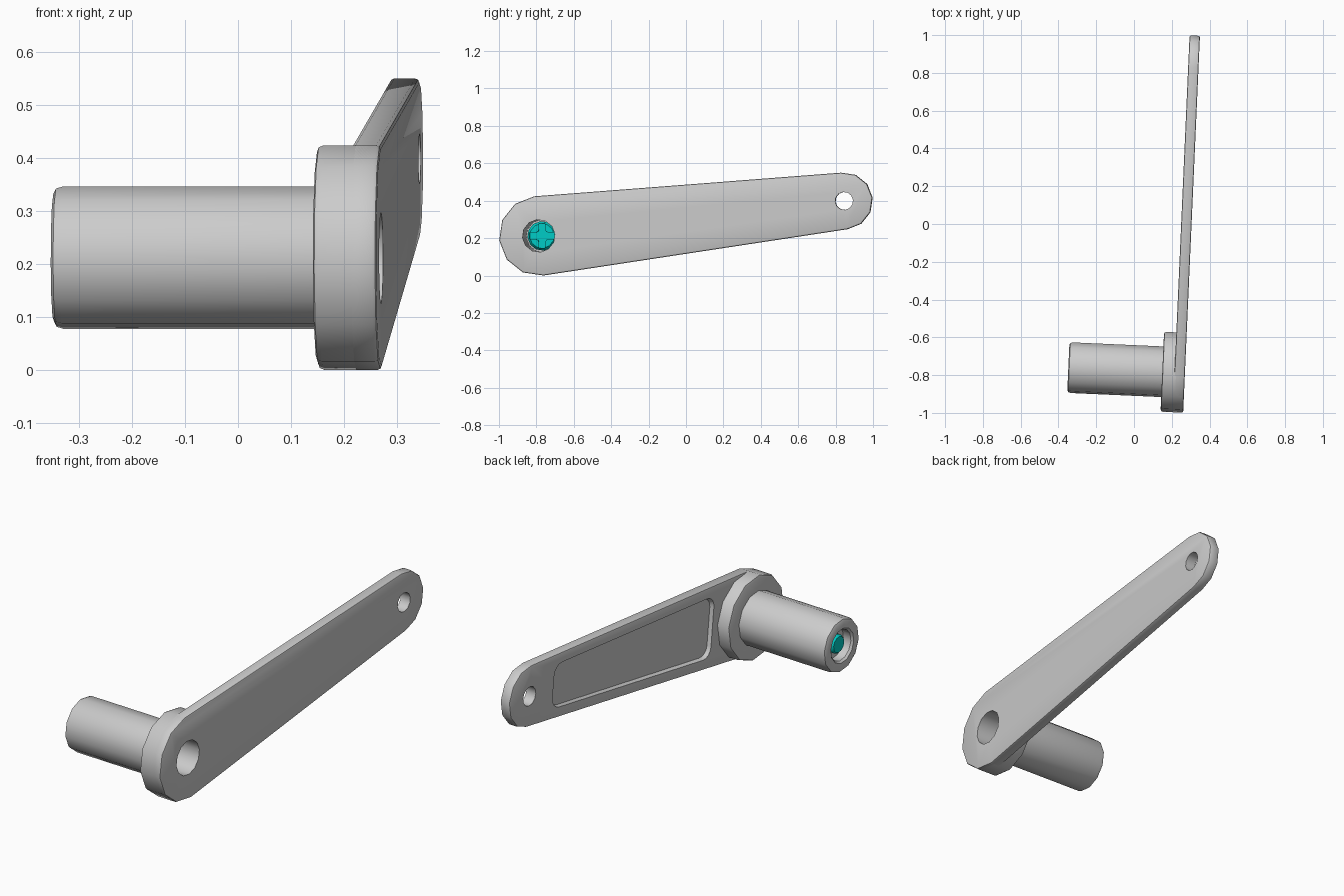
import bpy, bmesh
from math import sin, cos, pi, radians
from mathutils import Matrix, Vector

if "Cube" in bpy.data.objects:
    bpy.data.objects.remove(bpy.data.objects["Cube"])

# Local frame: x runs along the arm, z points out of the plain outer face
YAW, PITCH = radians(2.55), radians(6.52)
LENGTH, R_BIG, R_SMALL = 1.645, 0.213, 0.152
N = Vector((cos(YAW), -sin(YAW), 0))
U = Vector((sin(YAW) * cos(PITCH), cos(YAW) * cos(PITCH), sin(PITCH)))
V = N.cross(U)
PLACE = Matrix.Translation((-0.035, -0.774, 0.212)) @ Matrix((U, V, N)).transposed().to_4x4()


def finish_mesh(name, bm):
    bmesh.ops.recalc_face_normals(bm, faces=bm.faces)
    me = bpy.data.meshes.new(name)
    bm.to_mesh(me)
    bm.free()
    ob = bpy.data.objects.new(name, me)
    bpy.context.collection.objects.link(ob)
    return ob


def arc(cx, r, a0, a1, steps):
    return [(cx + r * cos(radians(a0 + (a1 - a0) * i / steps)),
             r * sin(radians(a0 + (a1 - a0) * i / steps))) for i in range(steps + 1)]


def prism(name, pts, z0, z1, corner=0.0, draft=1.0):
    bm = bmesh.new()
    face = bm.faces.new([bm.verts.new((x, y, z0)) for x, y in pts])
    ext = bmesh.ops.extrude_face_region(bm, geom=[face])
    for v in ext["geom"]:
        if isinstance(v, bmesh.types.BMVert):
            v.co.z = z1
    if corner:
        upright = [e for e in bm.edges if abs(e.verts[0].co.z - e.verts[1].co.z) > 1e-5]
        bmesh.ops.bevel(bm, geom=upright, offset=corner, segments=4, profile=0.5, affect='EDGES')
    if draft:
        cx = sum(p[0] for p in pts) / len(pts)
        for v in bm.verts:
            if abs(v.co.z - z1) < 1e-5:
                v.co.x = cx + (v.co.x - cx) * (1 - (1 - draft) * 0.25)
                v.co.y *= draft
    return finish_mesh(name, bm)


def lathe(name, profile, sides=12):
    """Closed ring of (radius, z) points turned about the local z axis."""
    bm = bmesh.new()
    rings = []
    for i in range(sides):
        a = 2 * pi * i / sides
        rings.append([bm.verts.new((r * cos(a), r * sin(a), z)) for r, z in profile])
    for i in range(sides):
        p, q = rings[i], rings[(i + 1) % sides]
        for j in range(len(profile)):
            k = (j + 1) % len(profile)
            bm.faces.new((p[j], q[j], q[k], p[k]))
    bmesh.ops.remove_doubles(bm, verts=bm.verts, dist=1e-5)
    bmesh.ops.dissolve_degenerate(bm, edges=bm.edges, dist=1e-5)
    return finish_mesh(name, bm)


def complete(ob, cutters=()):
    for c in cutters:
        c.hide_render = True
        m = ob.modifiers.new("cut", 'BOOLEAN')
        m.object, m.operation, m.solver = c, 'DIFFERENCE', 'EXACT'
    bpy.context.view_layer.update()
    dg = bpy.context.evaluated_depsgraph_get()
    me = bpy.data.meshes.new_from_object(ob.evaluated_get(dg))
    ob.modifiers.clear()
    ob.data = me
    for c in cutters:
        bpy.data.objects.remove(c)
    me.transform(PLACE)
    bpy.ops.object.select_all(action='DESELECT')
    ob.select_set(True)
    bpy.context.view_layer.objects.active = ob
    bpy.ops.object.shade_smooth_by_angle(angle=radians(40))


# Tapered arm with two holes and a shallow pocket on its inner side
arm = prism("arm", arc(0, R_BIG, 90, 270, 6) + arc(LENGTH, R_SMALL, -90, 90, 6), 0.25, 0.305)
bev = arm.modifiers.new("edge", 'BEVEL')
bev.width, bev.segments, bev.limit_method, bev.angle_limit = 0.008, 2, 'ANGLE', radians(50)
bore = prism("bore_cutter", arc(0, 0.087, 0, 330, 11), 0.1, 0.4)
pin_hole = prism("hole_cutter", arc(LENGTH, 0.048, 0, 330, 11), 0.1, 0.4)
pocket = prism("pocket_cutter", [(0.25, -0.155), (1.465, -0.11), (1.465, 0.11), (0.25, 0.155)],
               0.245, 0.268, corner=0.055, draft=0.94)
complete(arm, [bore, pin_hole, pocket])

# Round boss behind the wide end of the arm
complete(lathe("boss", [(0.087, 0.297), (R_BIG, 0.297), (R_BIG, 0.197), (0.209, 0.188),
                        (0.200, 0.185), (0.087, 0.185)]))

# Hollow grip with an inner seat for the bolt
complete(lathe("grip", [(0.087, 0.19), (0.135, 0.19), (0.135, -0.295), (0.131, -0.308),
                        (0.120, -0.313), (0.087, -0.313), (0.078, -0.303), (0.078, -0.26),
                        (0.05, -0.26), (0.05, -0.15), (0.087, -0.15)]))

# Bolt: wide head with a cross recess, shaft showing at the grip end
bolt = lathe("bolt", [(0, -0.09), (0.066, -0.09), (0.079, -0.105), (0.079, -0.148),
                      (0.046, -0.148), (0.046, -0.285), (0.040, -0.293), (0, -0.293)])
w, c, l = 0.017, 0.034, 0.066
quarter = [(l, -w), (l, w), (c, w), (0.022, 0.022), (w, c)]
cross = []
for k in range(4):
    a = k * pi / 2
    cross += [(x * cos(a) - y * sin(a), x * sin(a) + y * cos(a)) for x, y in quarter]
slot = prism("slot_cutter", cross, -0.125, -0.05)
slot.data.transform(Matrix.Rotation(-PITCH, 4, 'Z'))
complete(bolt, [slot])
teal = bpy.data.materials.new("teal")
teal.diffuse_color = (0.0, 0.6, 0.56, 1)
teal.use_nodes = True
teal.node_tree.nodes["Principled BSDF"].inputs["Base Color"].default_value = teal.diffuse_color
bolt.data.materials.append(teal)
